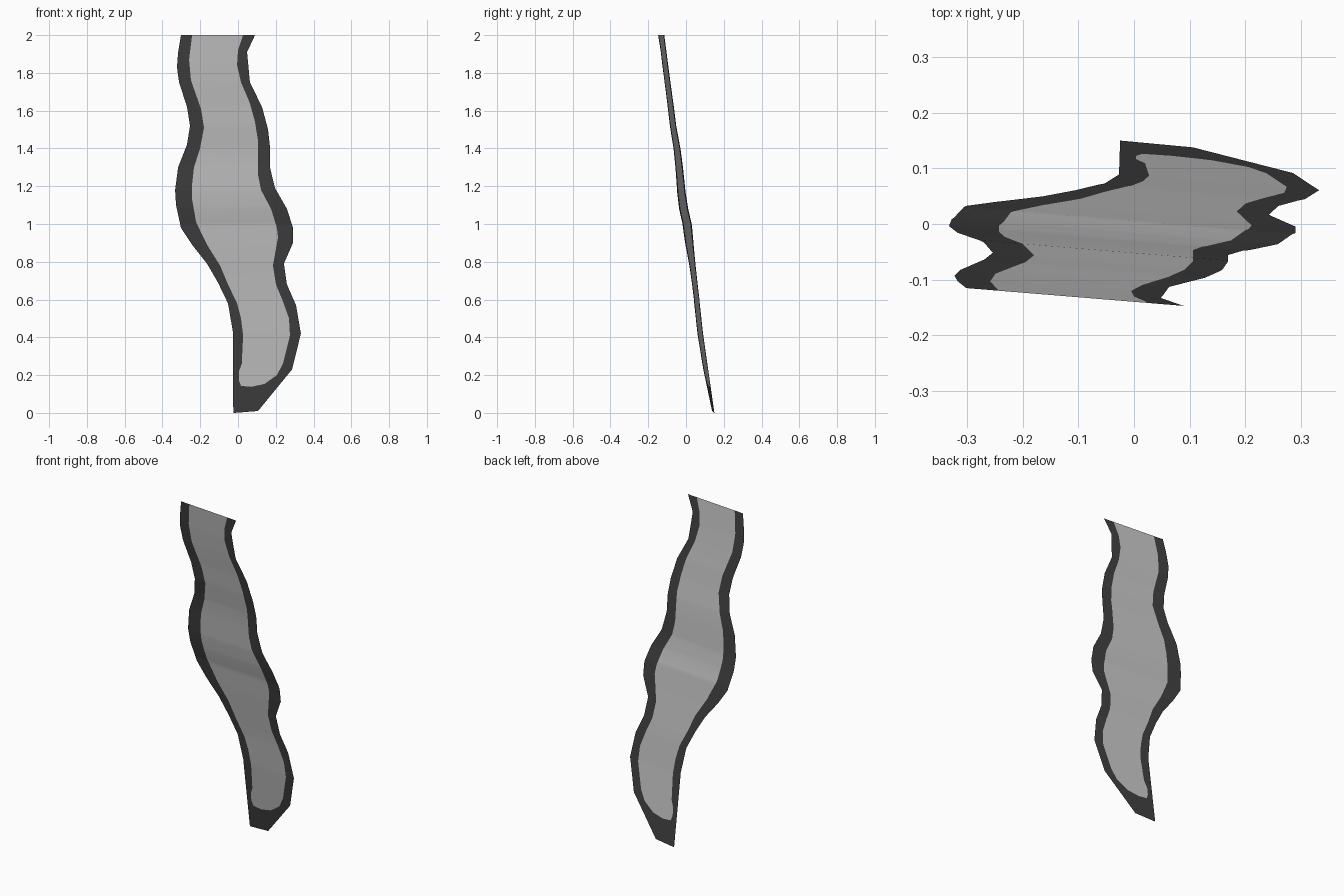
import bpy, bmesh

# Outlines as (height, x) points, bottom to top
OUT_L = [(0, -.025), (.43, -.027), (.58, -.053), (.69, -.106), (.79, -.164), (.89, -.243),
         (.98, -.302), (1.1, -.328), (1.18, -.333), (1.3, -.317), (1.42, -.27), (1.52, -.254),
         (1.62, -.27), (1.75, -.312), (1.83, -.323), (1.91, -.317), (2, -.302)]
IN_L = [(.138, .07), (.143, .015), (.175, .004), (.217, .004), (.26, .02), (.41, .027),
        (.5, .016), (.58, -.005), (.68, -.053), (.78, -.095), (.89, -.164), (1.01, -.222),
        (1.13, -.243), (1.21, -.243), (1.3, -.233), (1.4, -.201), (1.51, -.18), (1.61, -.196),
        (1.76, -.249), (1.87, -.259), (2, -.243)]
IN_R = [(.138, .07), (.153, .14), (.2, .206), (.26, .238), (.41, .275), (.5, .27),
        (.59, .238), (.68, .201), (.78, .185), (.93, .212), (.98, .206), (1.08, .175),
        (1.18, .122), (1.26, .106), (1.44, .106), (1.54, .09), (1.64, .063), (1.75, .016),
        (1.84, -.005), (1.92, 0), (2, .027)]
OUT_R = [(0, -.02), (.01, .106), (.23, .286), (.42, .333), (.57, .307), (.68, .259),
         (.79, .243), (.9, .291), (.98, .291), (1.08, .259), (1.19, .196), (1.3, .169),
         (1.41, .169), (1.5, .159), (1.62, .127), (1.75, .063), (1.91, .048), (2, .09)]
# Gentle backward lean as (height, depth)
LEAN = [(0, .148), (.42, .088), (.6, .066), (.76, .041), (.88, .022), (1, .005), (1.08, -.015),
        (1.17, -.03), (1.3, -.042), (1.4, -.052), (1.52, -.0725), (1.63, -.088),
        (1.75, -.108), (1.85, -.122), (2, -.14)]


def at(line, z):
    if z <= line[0][0]:
        return line[0][1]
    for (a, p), (b, q) in zip(line, line[1:]):
        if z <= b:
            return p + (q - p) * (z - a) / (b - a)
    return line[-1][1]


def material(name, v):
    m = bpy.data.materials.new(name)
    m.diffuse_color = (v, v, v, 1)
    return m


levels = sorted({z for line in (OUT_L, IN_L, IN_R, OUT_R, LEAN) for z, _ in line})


def strip(name, bands, mat):
    """Sheet between pairs of outlines, following the lean."""
    bm = bmesh.new()
    for left, right in bands:
        prev = None
        for z in levels:
            lo, hi = at(OUT_L, z), at(OUT_R, z)
            row = [bm.verts.new((x, at(LEAN, z) - .082 * x, z))
                   for x in (min(max(at(c, z), lo), hi) for c in (left, right))]
            if prev:
                bm.faces.new((prev[0], prev[1], row[1], row[0]))
            prev = row
    bmesh.ops.remove_doubles(bm, verts=bm.verts, dist=1e-5)
    bmesh.ops.dissolve_degenerate(bm, dist=1e-5, edges=bm.edges)
    loose = [e for e in bm.edges if not e.link_faces]
    bmesh.ops.delete(bm, geom=loose, context='EDGES')
    for f in bm.faces:
        f.smooth = True
    me = bpy.data.meshes.new(name)
    bm.to_mesh(me)
    bm.free()
    me.materials.append(mat)
    bpy.context.collection.objects.link(bpy.data.objects.new(name, me))


# Dark wavy border on both sides, pale ribbon between
strip("border", [(OUT_L, IN_L), (IN_R, OUT_R)], material("charcoal", .05))
strip("ribbon_center", [(IN_L, IN_R)], material("light grey", .55))
